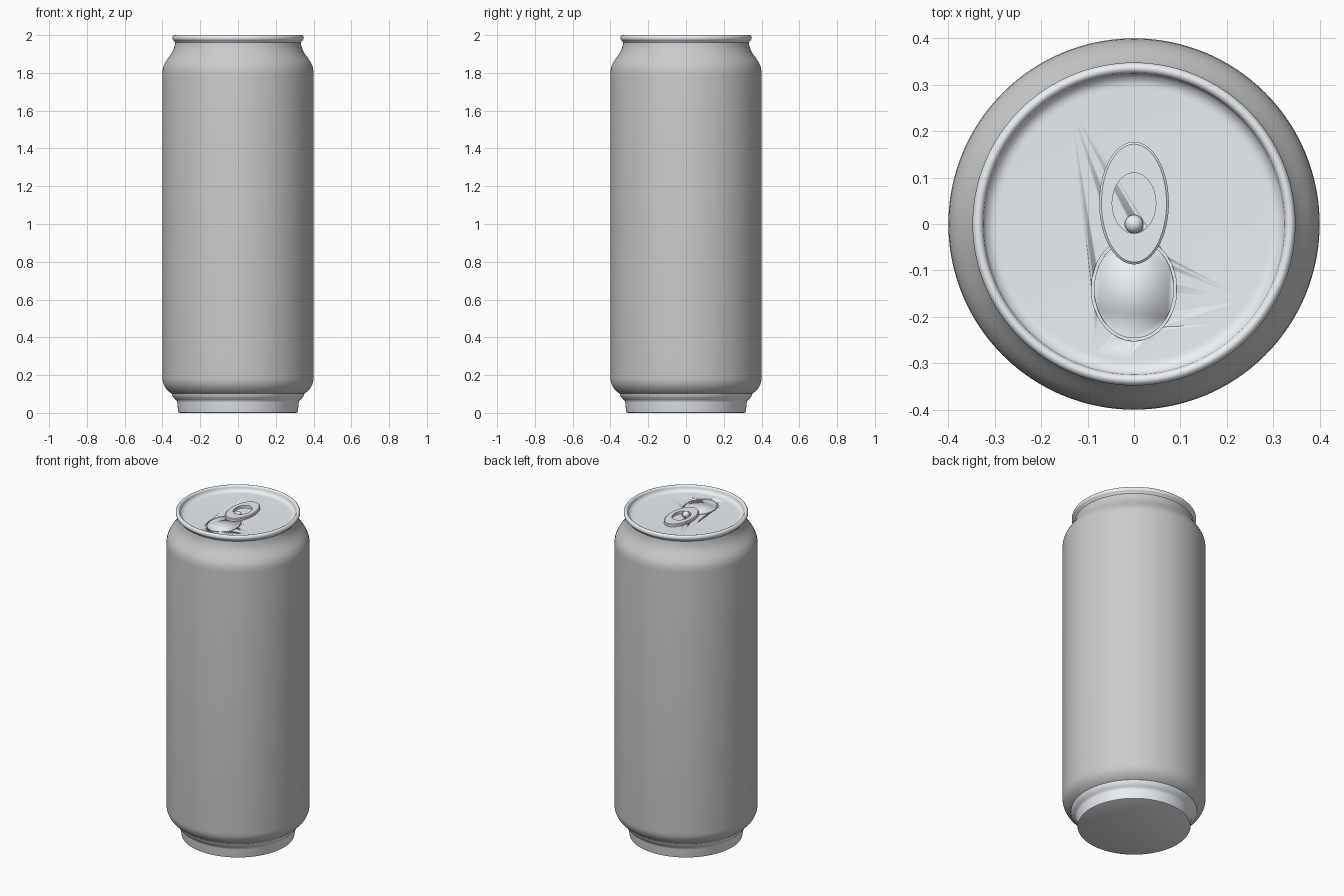
import bpy, bmesh, math

if "Cube" in bpy.data.objects:
    bpy.data.objects.remove(bpy.data.objects["Cube"])

SEG = 128


def material(name, rgb):
    m = bpy.data.materials.new(name)
    m.diffuse_color = (*rgb, 1)
    m.use_nodes = True
    m.node_tree.nodes["Principled BSDF"].inputs["Base Color"].default_value = m.diffuse_color
    return m


def loft(name, rings, cap=True, closed=False, mat=None, angle=35, seg=SEG):
    """Skin elliptical rings given as (rx, ry, centre_y, z)."""
    bm = bmesh.new()
    loops = []
    for rx, ry, cy, z in rings:
        loops.append([bm.verts.new((rx * math.cos(2 * math.pi * i / seg),
                                    cy + ry * math.sin(2 * math.pi * i / seg), z))
                      for i in range(seg)])
    pairs = list(zip(loops, loops[1:]))
    if closed:
        pairs.append((loops[-1], loops[0]))
    for a, b in pairs:
        for i in range(seg):
            j = (i + 1) % seg
            bm.faces.new((a[i], a[j], b[j], b[i]))
    if cap and not closed:
        bm.faces.new(loops[0])
        bm.faces.new(loops[-1])
    bmesh.ops.recalc_face_normals(bm, faces=bm.faces)
    me = bpy.data.meshes.new(name)
    bm.to_mesh(me)
    bm.free()
    me.shade_smooth()
    me.set_sharp_from_angle(angle=math.radians(angle))
    if mat:
        me.materials.append(mat)
    ob = bpy.data.objects.new(name, me)
    bpy.context.collection.objects.link(ob)
    return ob


def lathe(name, profile, **kw):
    return loft(name, [(r, r, 0, z) for r, z in profile], **kw)


def bezier(p0, p1, p2, p3, n=10):
    out = []
    for k in range(n + 1):
        t = k / n
        w = ((1 - t) ** 3, 3 * t * (1 - t) ** 2, 3 * t * t * (1 - t), t ** 3)
        out.append(tuple(sum(wi * p[c] for wi, p in zip(w, (p0, p1, p2, p3)))
                         for c in (0, 1)))
    return out


metal = material("bright_metal", (0.83, 0.87, 0.9))

# Can wall with rounded lower corner and tapered shoulder
lathe("can_body",
      bezier((0.345, 0.098), (0.37, 0.112), (0.40, 0.14), (0.40, 0.185))
      + bezier((0.40, 1.80), (0.40, 1.875), (0.338, 1.885), (0.332, 1.965)),
      cap=False)

# Foot below the wall
lathe("base",
      [(0.309, 0), (0.315, 0.003), (0.317, 0.01)]
      + bezier((0.322, 0.055), (0.325, 0.075), (0.343, 0.07), (0.353, 0.106)),
      mat=metal)

# Lid with rolled rim and sunken panel
rim = [(0.336 + 0.012 * math.cos(a), 1.985 + 0.015 * math.sin(a))
       for a in (math.pi * (-0.4 + 1.4 * k / 14) for k in range(15))]
lid = lathe("lid",
            [(0.325, 1.945), (0.332, 1.96)] + rim
            + bezier((0.322, 1.979), (0.313, 1.969), (0.307, 1.965), (0.292, 1.965), 6),
            mat=metal)

# Scored groove around the mouth opening
cutter = loft("score_cutter",
              [(0.092, 0.112, -0.14, 1.957), (0.092, 0.112, -0.14, 1.975),
               (0.086, 0.106, -0.14, 1.975), (0.086, 0.106, -0.14, 1.957)],
              closed=True, mat=metal, seg=96)
cutter.hide_render = True
cut = lid.modifiers.new("score", 'BOOLEAN')
cut.operation = 'DIFFERENCE'
cut.solver = 'EXACT'
cut.object = cutter
bpy.context.view_layer.objects.active = lid
bpy.ops.object.modifier_apply(modifier="score")
bpy.data.objects.remove(cutter)

# Pull tab with finger hole
loft("pull_tab",
     [(0.075, 0.132, 0.045, 1.966), (0.075, 0.132, 0.045, 1.979),
      (0.070, 0.127, 0.045, 1.983), (0.047, 0.065, 0.045, 1.983),
      (0.047, 0.065, 0.045, 1.966)],
     closed=True, mat=metal, seg=96, angle=25)

# Rivet holding the tab
bpy.ops.mesh.primitive_uv_sphere_add(segments=32, ring_count=16, radius=0.02,
                                     location=(0, 0, 1.972))
rivet = bpy.context.object
rivet.name = "rivet"
rivet.data.shade_smooth()
rivet.data.materials.append(metal)
